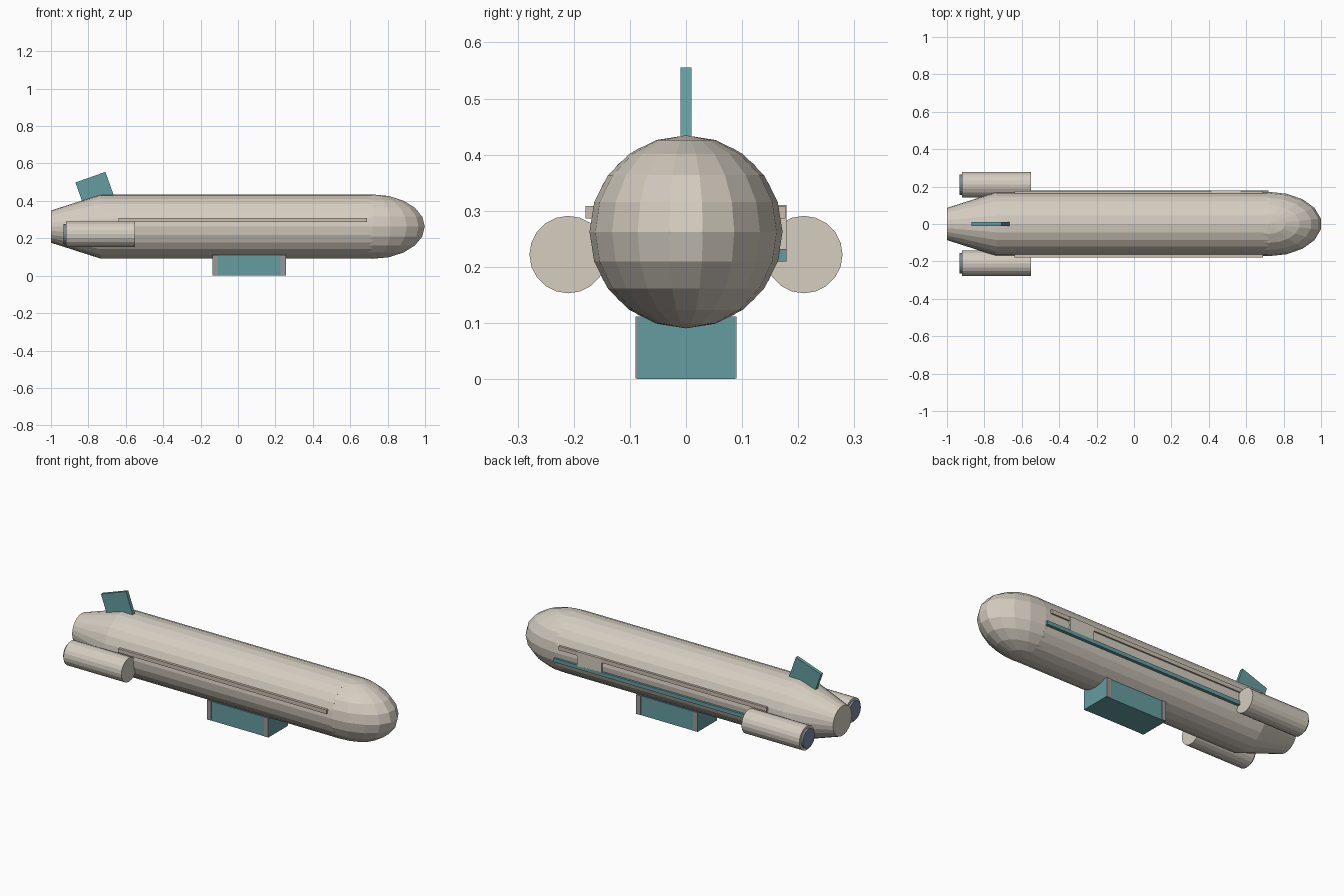
import bpy, math

if "Cube" in bpy.data.objects:
    bpy.data.objects.remove(bpy.data.objects["Cube"])

def material(name, rgb):
    m = bpy.data.materials.new(name)
    m.diffuse_color = (*rgb, 1)
    m.use_nodes = True
    m.node_tree.nodes["Principled BSDF"].inputs["Base Color"].default_value = m.diffuse_color
    return m

HULL = material("hull_beige", (0.66, 0.61, 0.53))
TRIM = material("trim_tan", (0.60, 0.52, 0.43))
TEAL = material("teal", (0.13, 0.34, 0.35))
GREY = material("grey", (0.33, 0.31, 0.32))
BLUE = material("nozzle_blue", (0.19, 0.25, 0.34))
ZC, R = 0.2625, 0.172          # hull axis height and radius

def finish(name, mat):
    o = bpy.context.object
    o.name = name
    o.data.materials.append(mat)
    return o

def box(name, mat, x, y, z, tilt=0):
    """Box from (min, max) ranges, optionally tilted about y."""
    bpy.ops.mesh.primitive_cube_add(size=1, location=[sum(r) / 2 for r in (x, y, z)])
    o = finish(name, mat)
    o.scale = [r[1] - r[0] for r in (x, y, z)]
    o.rotation_euler.y = tilt
    return o

def tube(name, mat, x0, x1, y, z, r0, r1, sides):
    """Closed cone or cylinder along x, radius r0 at x0 and r1 at x1."""
    bpy.ops.mesh.primitive_cone_add(vertices=sides, radius1=r0, radius2=r1, depth=x1 - x0,
                                    location=((x0 + x1) / 2, y, z),
                                    rotation=(0, math.pi / 2, 0))
    return finish(name, mat)

# Hull, tapered tail and stretched nose dome
tube("hull", HULL, -0.735, 0.72, 0, ZC, R - 0.001, R - 0.001, 24)
tube("tail_cone", HULL, -1.0, -0.735, 0, ZC, 0.086, R - 0.001, 24)
bpy.ops.mesh.primitive_uv_sphere_add(segments=18, ring_count=10, radius=1, location=(0.72, 0, ZC))
finish("nose_dome", HULL).scale = (0.283, R, R)

# Engines with recessed-colour nozzles on both sides
for side, s in (("right", -1), ("left", 1)):
    tube(f"engine_{side}", HULL, -0.92, -0.55, s * 0.21, 0.222, 0.069, 0.069, 20)
    tube(f"nozzle_{side}", BLUE, -0.932, -0.91, s * 0.21, 0.222, 0.055, 0.055, 20)

# Side window strips, with the door and stripe on the +y side
STRIP_Z = (0.286, 0.309)
box("window_strip_right", TRIM, (-0.64, 0.69), (-0.179, -0.155), STRIP_Z)
box("window_strip_left", TRIM, (-0.64, 0.69), (0.155, 0.177), STRIP_Z)
box("door", HULL, (0.415, 0.57), (0.155, 0.179), (0.225, 0.31))
box("side_stripe", TEAL, (-0.64, 0.72), (0.155, 0.179), (0.21, 0.232))

# Belly pod with grey end frames
box("belly_pod", TEAL, (-0.136, 0.256), (-0.087, 0.087), (0, 0.111))
for end, x in (("rear", (-0.135, -0.108)), ("front", (0.228, 0.255))):
    box(f"pod_frame_{end}", GREY, x, (-0.09, 0.09), (0.001, 0.112))

# Tilted dorsal fin
box("dorsal_fin", TEAL, (-0.849, -0.679), (-0.01, 0.01), (0.381, 0.531), -math.radians(19.5))
